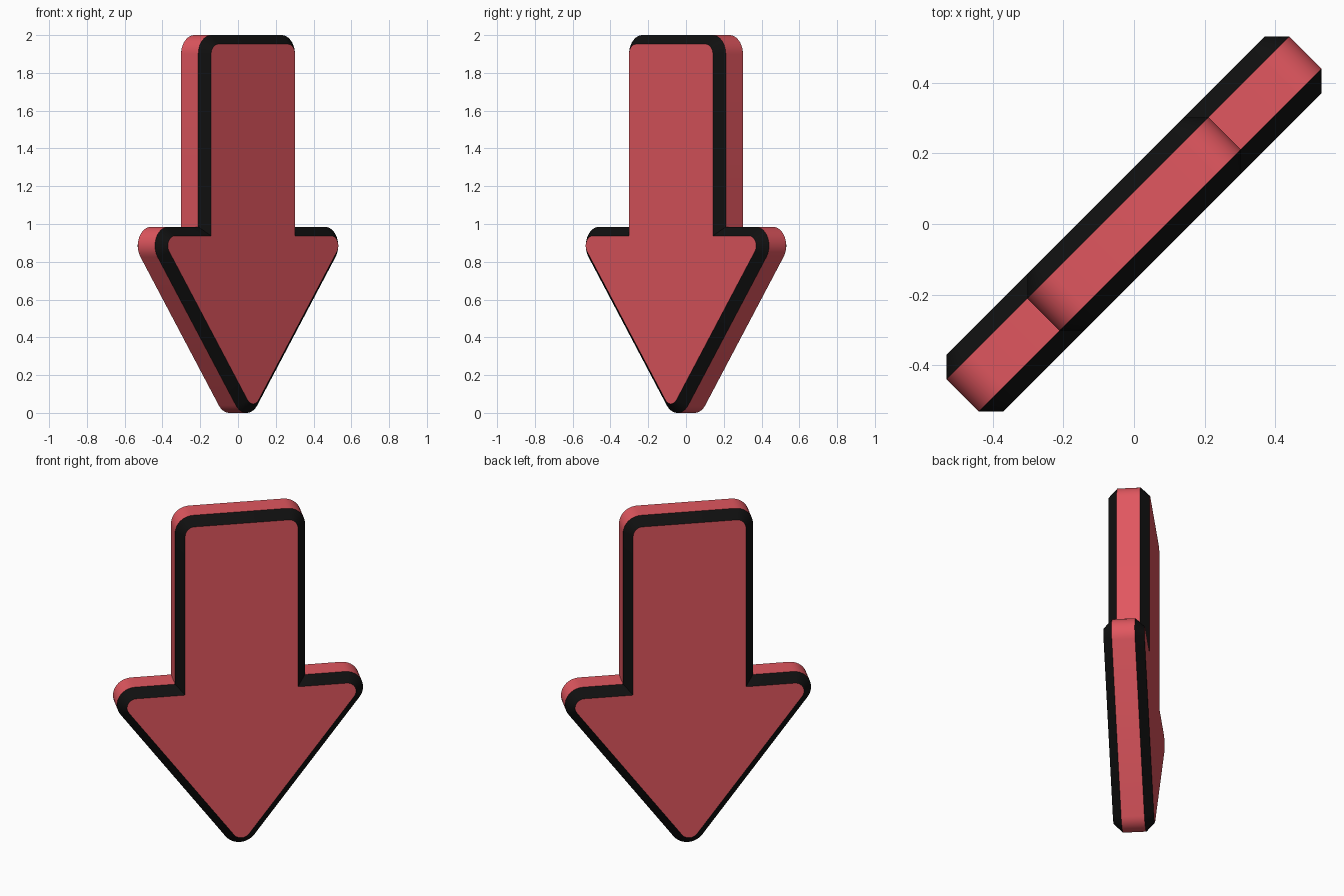
import bpy, bmesh, math

if "Cube" in bpy.data.objects:
    bpy.data.objects.remove(bpy.data.objects["Cube"])

R = 0.10            # corner radius
SHAFT = 0.362       # shaft half width
WING = 0.586        # centre of wing corner arc
HEAD_TOP = 0.985    # top of the arrow head
BEVEL = 0.048


def material(name, rgb):
    m = bpy.data.materials.new(name)
    m.diffuse_color = (*rgb, 1)
    m.use_nodes = True
    m.node_tree.nodes["Principled BSDF"].inputs["Base Color"].default_value = m.diffuse_color
    return m


def arc(cx, cz, r, a0, a1, n):
    return [(cx + r * math.cos(a0 + (a1 - a0) * i / n),
             cz + r * math.sin(a0 + (a1 - a0) * i / n)) for i in range(n + 1)]


def outline(d):
    """Down-pointing arrow outline, inset by d."""
    up = math.pi / 2
    slope = -math.atan2(WING, HEAD_TOP - 2 * R)
    r = R - d
    tip = arc(0, R, r, -up, slope, 6)
    half = tip[1:]
    half += arc(WING, HEAD_TOP - R, r, slope, up, 12)
    half.append((SHAFT - d, HEAD_TOP - d))
    half += arc(SHAFT - R, 2 - R, r, 0, up, 10)
    return [(0, R - r)] + half + [(-u, z) for u, z in reversed(half)]


# Stack of outlines through the thickness: face, rim, rim, face
bm = bmesh.new()
rings = []
for v, d in ((-0.113, BEVEL), (-0.064, 0), (0.064, 0), (0.113, BEVEL)):
    rings.append([bm.verts.new((u, v, z)) for u, z in outline(d)])
for k in range(3):
    a, b = rings[k], rings[k + 1]
    for i in range(len(a)):
        j = (i + 1) % len(a)
        f = bm.faces.new((a[i], a[j], b[j], b[i]))
        f.material_index = 0 if k == 1 else 1   # chamfers are black
bm.faces.new(rings[0])
bm.faces.new(rings[3])
bmesh.ops.recalc_face_normals(bm, faces=bm.faces)

mesh = bpy.data.meshes.new("arrow")
bm.to_mesh(mesh)
bm.free()
mesh.materials.append(material("red", (0.75, 0.095, 0.115)))
mesh.materials.append(material("black", (0.005, 0.005, 0.005)))

# Arrow stands diagonally
arrow = bpy.data.objects.new("arrow", mesh)
bpy.context.collection.objects.link(arrow)
arrow.rotation_euler.z = math.radians(45)
bpy.context.view_layer.objects.active = arrow
arrow.select_set(True)
bpy.ops.object.shade_smooth_by_angle(angle=math.radians(30))
